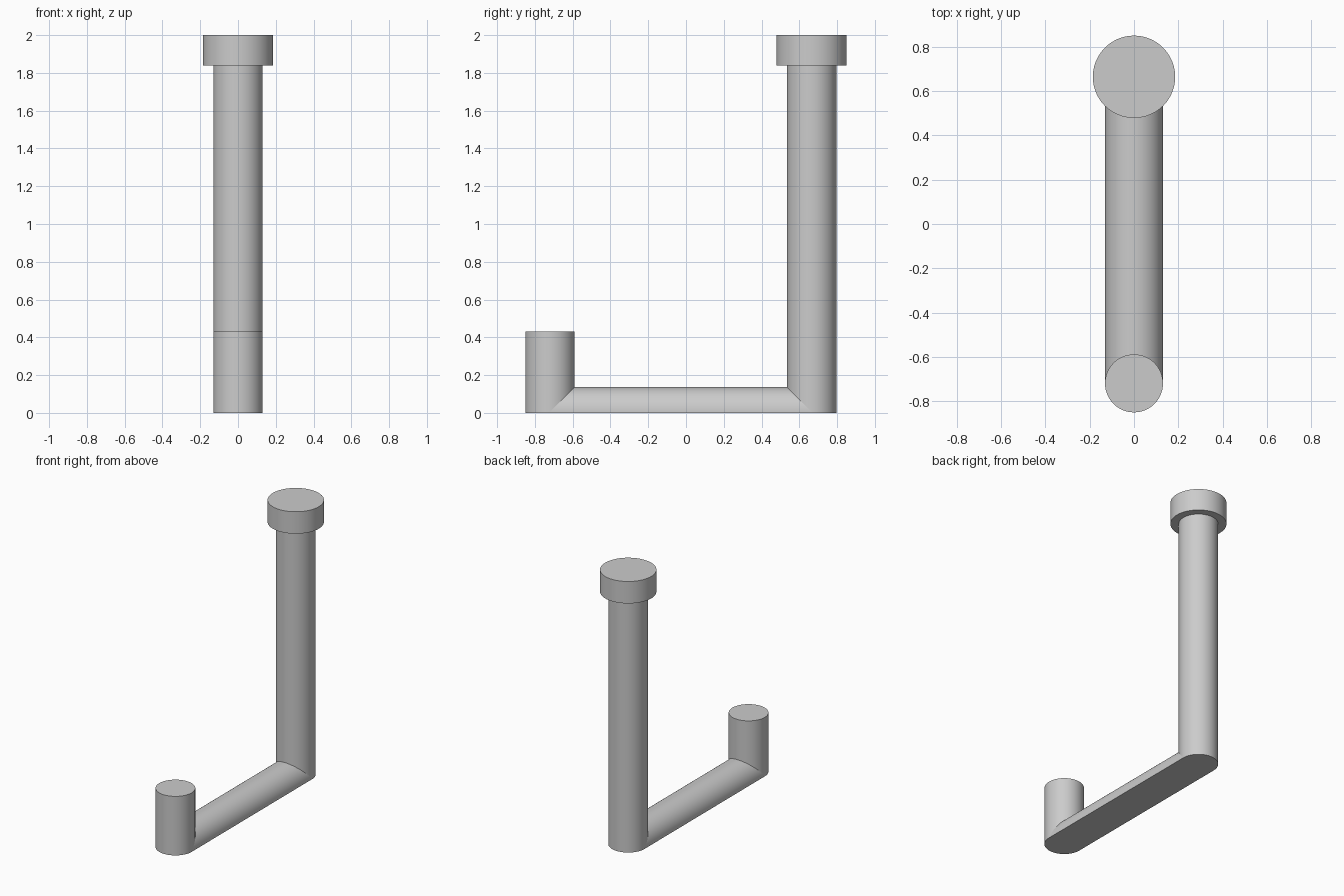
import bpy, bmesh, math
from mathutils import Vector

if "Cube" in bpy.data.objects:
    bpy.data.objects.remove(bpy.data.objects["Cube"], do_unlink=True)

RADIUS = 0.131      # rod radius
AXIS_Z = 0.006      # height of the arm's axis above its flat sole
SHORT_Y, TALL_Y = -0.72, 0.665
SIDES = 96

grey = bpy.data.materials.new("plain_grey")
grey.use_nodes = True
colour = (0.6, 0.6, 0.6, 1)
grey.diffuse_color = colour
grey.node_tree.nodes["Principled BSDF"].inputs["Base Color"].default_value = colour


def extruded(name, outline, direction):
    """Solid made by sweeping a flat outline along a direction."""
    bm = bmesh.new()
    face = bm.faces.new([bm.verts.new(p) for p in outline])
    swept = bmesh.ops.extrude_face_region(bm, geom=[face], use_keep_orig=True)
    moved = [g for g in swept["geom"] if isinstance(g, bmesh.types.BMVert)]
    bmesh.ops.translate(bm, verts=moved, vec=Vector(direction))
    bmesh.ops.recalc_face_normals(bm, faces=bm.faces)
    mesh = bpy.data.meshes.new(name)
    bm.to_mesh(mesh)
    bm.free()
    mesh.materials.append(grey)
    obj = bpy.data.objects.new(name, mesh)
    bpy.context.collection.objects.link(obj)
    bpy.ops.object.select_all(action='DESELECT')
    obj.select_set(True)
    bpy.context.view_layer.objects.active = obj
    bpy.ops.object.shade_smooth_by_angle(angle=math.radians(30))
    return obj


def upright(name, y, radius, bottom, top):
    ring = [(radius * math.cos(a), y + radius * math.sin(a), bottom)
            for a in (2 * math.pi * i / SIDES for i in range(SIDES))]
    return extruded(name, ring, (0, 0, top - bottom))


# Upright rods and the cap on the tall one
upright("short_post", SHORT_Y, RADIUS, 0, 0.43)
upright("tall_post", TALL_Y, RADIUS, 0, 1.84)
upright("top_cap", TALL_Y, 0.186, 1.84, 2.0)

# Arm: half-round rod with a flat sole, running between the post axes
half = SIDES // 2
arch = [(RADIUS * math.cos(math.pi * i / half), SHORT_Y,
         AXIS_Z + RADIUS * math.sin(math.pi * i / half)) for i in range(half + 1)]
sole = [(-RADIUS, SHORT_Y, 0), (RADIUS, SHORT_Y, 0)]
extruded("arm", arch + sole, (0, TALL_Y - SHORT_Y, 0))
